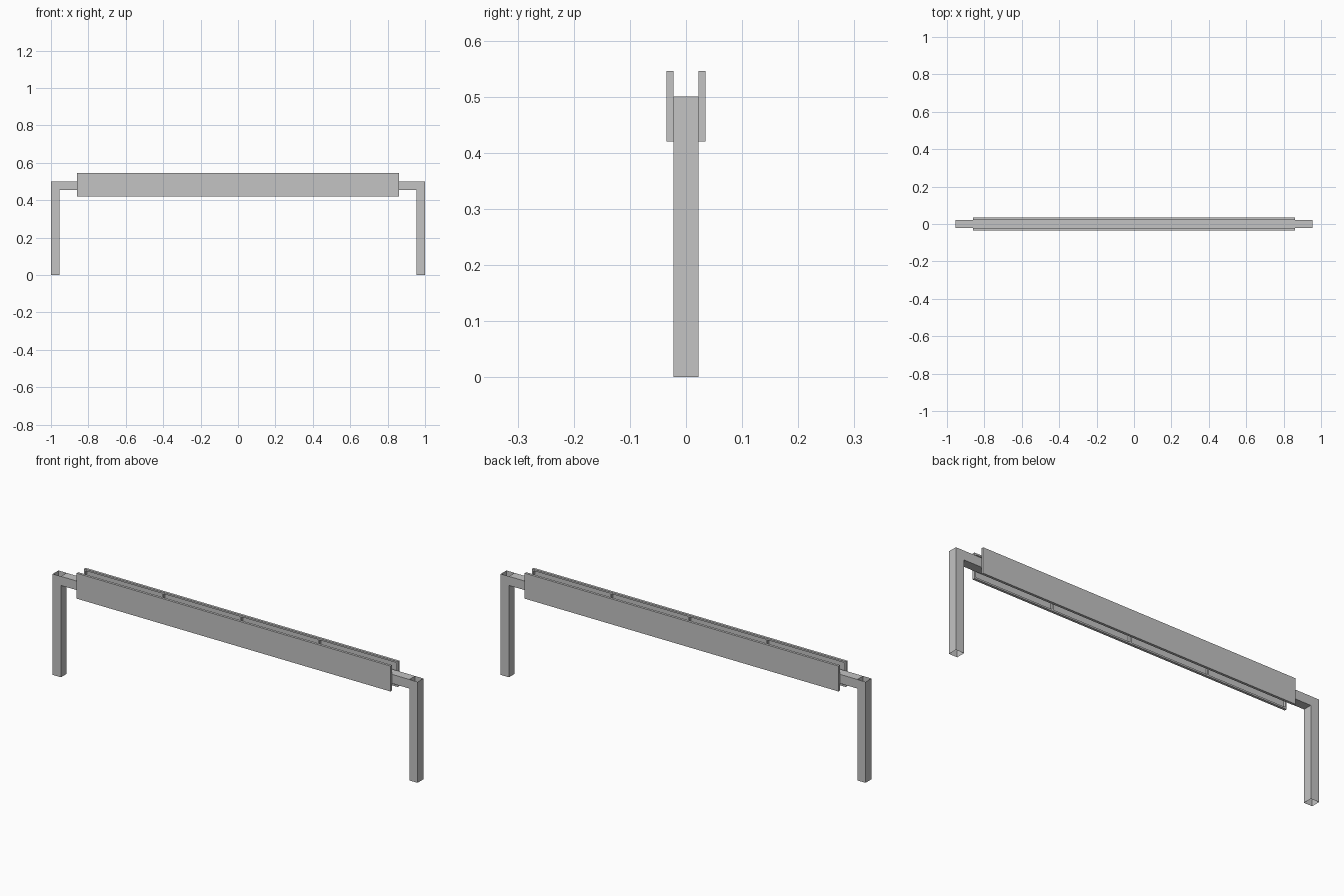
import bpy
import bmesh

if "Cube" in bpy.data.objects:
    bpy.data.objects.remove(bpy.data.objects["Cube"], do_unlink=True)

steel = bpy.data.materials.new("light_steel_grey")
steel.use_nodes = True
GREY = (0.55, 0.55, 0.55, 1)
steel.diffuse_color = GREY
steel.node_tree.nodes["Principled BSDF"].inputs["Base Color"].default_value = GREY

TUBE = 0.045             # square tube width
HALF = TUBE / 2
TOP = 0.5                # top of the frame
PANEL_X = 0.86           # half length of the panels
PANEL_Z = (0.42, 0.546)
DEPTH = 0.0125           # panel thickness
RIM = 0.008              # panel frame width


def add_box(bm, lo, hi, open_axis=None):
    """Add a box, leaving both ends on open_axis open when given."""
    made = bmesh.ops.create_cube(bm, size=1)["verts"]
    for v in made:
        for i in range(3):
            v.co[i] = lo[i] if v.co[i] < 0 else hi[i]
    bm.normal_update()
    if open_axis is not None:
        faces = {f for v in made for f in v.link_faces}
        ends = [f for f in faces if abs(f.normal[open_axis]) > 0.9]
        bmesh.ops.delete(bm, geom=ends, context='FACES')


def finish(bm, name):
    mesh = bpy.data.meshes.new(name)
    bm.to_mesh(mesh)
    bm.free()
    mesh.materials.append(steel)
    obj = bpy.data.objects.new(name, mesh)
    bpy.context.collection.objects.link(obj)


# Legs: square tubes open at the top and bottom
for side, name in ((-1, "right_leg"), (1, "left_leg")):
    bm = bmesh.new()
    xs = sorted((side, side * (1 - TUBE)))
    add_box(bm, (xs[0], -HALF, 0), (xs[1], HALF, TOP), open_axis=2)
    finish(bm, name)

# Crossbar: square tube between the legs
bm = bmesh.new()
add_box(bm, (TUBE - 1, -HALF, TOP - TUBE), (1 - TUBE, HALF, TOP), open_axis=0)
finish(bm, "crossbar")

# Panels: thin sheets stiffened on the inner side by a rim and three ribs
for side, name in ((-1, "front_panel"), (1, "back_panel")):
    bm = bmesh.new()
    inner, outer = side * HALF, side * (HALF + DEPTH)
    sheet = outer - side * 0.002

    def slab(x0, x1, z0, z1, y0, y1):
        add_box(bm, (x0, min(y0, y1), z0), (x1, max(y0, y1), z1))

    z0, z1 = PANEL_Z
    slab(-PANEL_X, PANEL_X, z0, z1, sheet, outer)
    for low in (z0, z1 - RIM):
        slab(-PANEL_X, PANEL_X, low, low + RIM, inner, sheet)
    for i in range(5):
        x = (i / 2 - 1) * (PANEL_X - RIM / 2)
        slab(x - RIM / 2, x + RIM / 2, z0 + RIM, z1 - RIM, inner, sheet)
    finish(bm, name)
